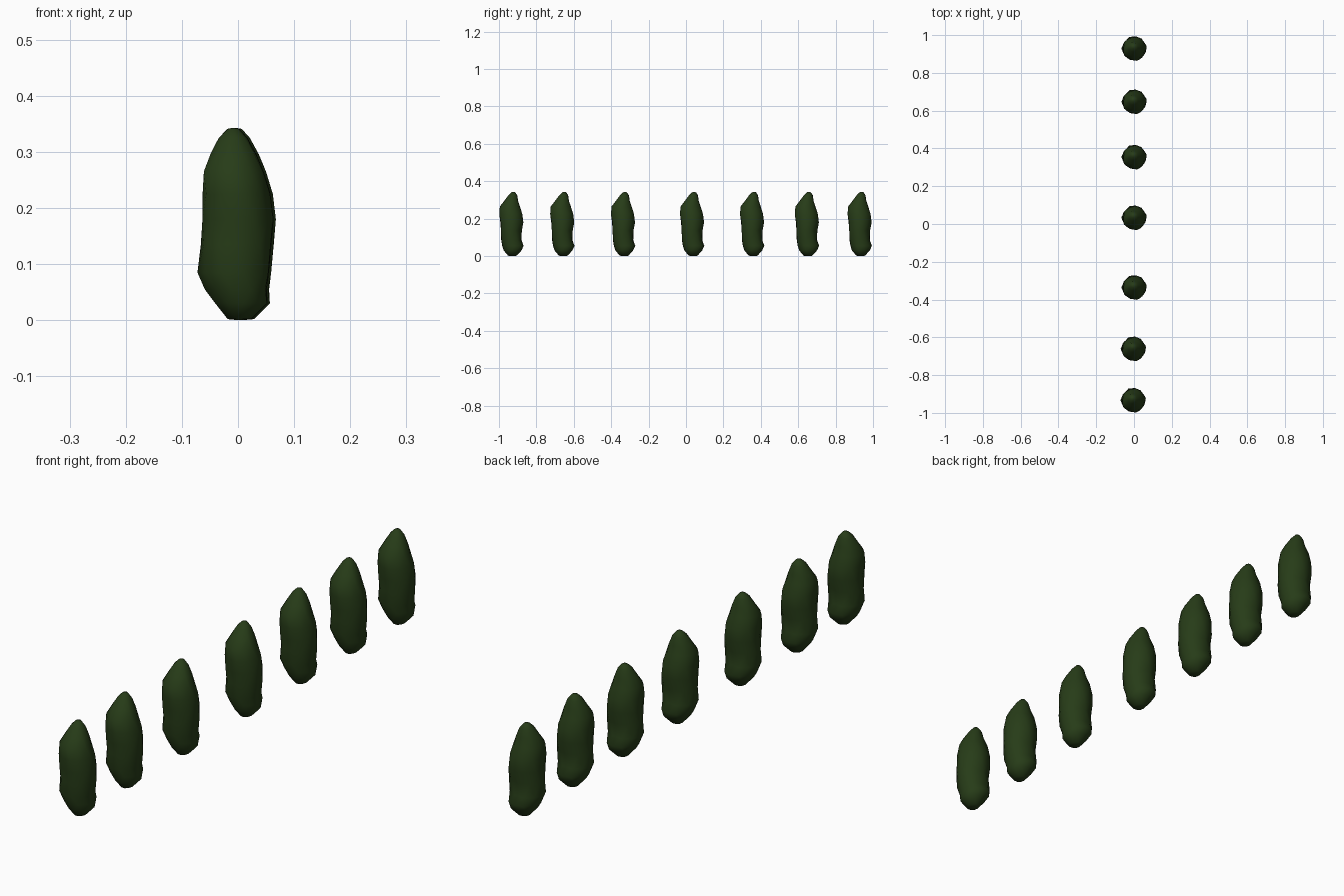
import bpy, bmesh, math

if "Cube" in bpy.data.objects:
    bpy.data.objects.remove(bpy.data.objects["Cube"])

# Dark foliage material
leaf = bpy.data.materials.new("dark_foliage")
leaf.diffuse_color = (0.02, 0.045, 0.009, 1)
leaf.use_nodes = True
leaf.node_tree.nodes["Principled BSDF"].inputs["Base Color"].default_value = leaf.diffuse_color

# Outline of one shrub: height, x min, x max, y min, y max
RINGS = [
    (0.002, -0.014, 0.028, -0.020, 0.028),
    (0.030, -0.038, 0.057, -0.042, 0.054),
    (0.055, -0.054, 0.058, -0.050, 0.066),
    (0.085, -0.066, 0.061, -0.058, 0.054),
    (0.135, -0.062, 0.067, -0.059, 0.053),
    (0.180, -0.061, 0.067, -0.063, 0.062),
    (0.225, -0.060, 0.061, -0.067, 0.060),
    (0.265, -0.058, 0.051, -0.062, 0.046),
    (0.295, -0.044, 0.039, -0.040, 0.036),
    (0.325, -0.029, 0.022, -0.019, 0.030),
    (0.341, -0.014, 0.007, -0.002, 0.019),
]
SIDES = 10
TWIST = -0.22   # turn per ring, giving the spiral folds


def shrub_mesh():
    bm = bmesh.new()
    loops = []
    for k, (z, x0, x1, y0, y1) in enumerate(RINGS):
        cx, cy = (x0 + x1) / 2, (y0 + y1) / 2
        rx, ry = (x1 - x0) / 2, (y1 - y0) / 2
        loop = []
        for i in range(SIDES):
            a = 2 * math.pi * i / SIDES + TWIST * k
            fold = 1.02 if i % 2 == 0 else 0.97
            loop.append(bm.verts.new((cx + rx * fold * math.cos(a),
                                      cy + ry * fold * math.sin(a), z)))
        loops.append(loop)
    for lo, hi in zip(loops, loops[1:]):
        for i in range(SIDES):
            j = (i + 1) % SIDES
            bm.faces.new((lo[i], lo[j], hi[j], hi[i]))
    # Base and tip
    base = bm.verts.new((0.007, 0.004, 0))
    tip = bm.verts.new((-0.005, 0.010, 0.343))
    for i in range(SIDES):
        j = (i + 1) % SIDES
        bm.faces.new((base, loops[0][j], loops[0][i]))
        bm.faces.new((tip, loops[-1][i], loops[-1][j]))
    for f in bm.faces:
        f.smooth = True
    me = bpy.data.meshes.new("shrub")
    bm.to_mesh(me)
    bm.free()
    me.materials.append(leaf)
    return me


# Row of seven identical shrubs
mesh = shrub_mesh()
ROW = [(-0.005, -0.932), (-0.004, -0.660), (0, -0.335), (0, 0.034),
       (0, 0.355), (0, 0.648), (0, 0.930)]
for n, (x, y) in enumerate(ROW, 1):
    ob = bpy.data.objects.new(f"shrub_{n}", mesh)
    ob.location = (x, y, 0)
    bpy.context.collection.objects.link(ob)
